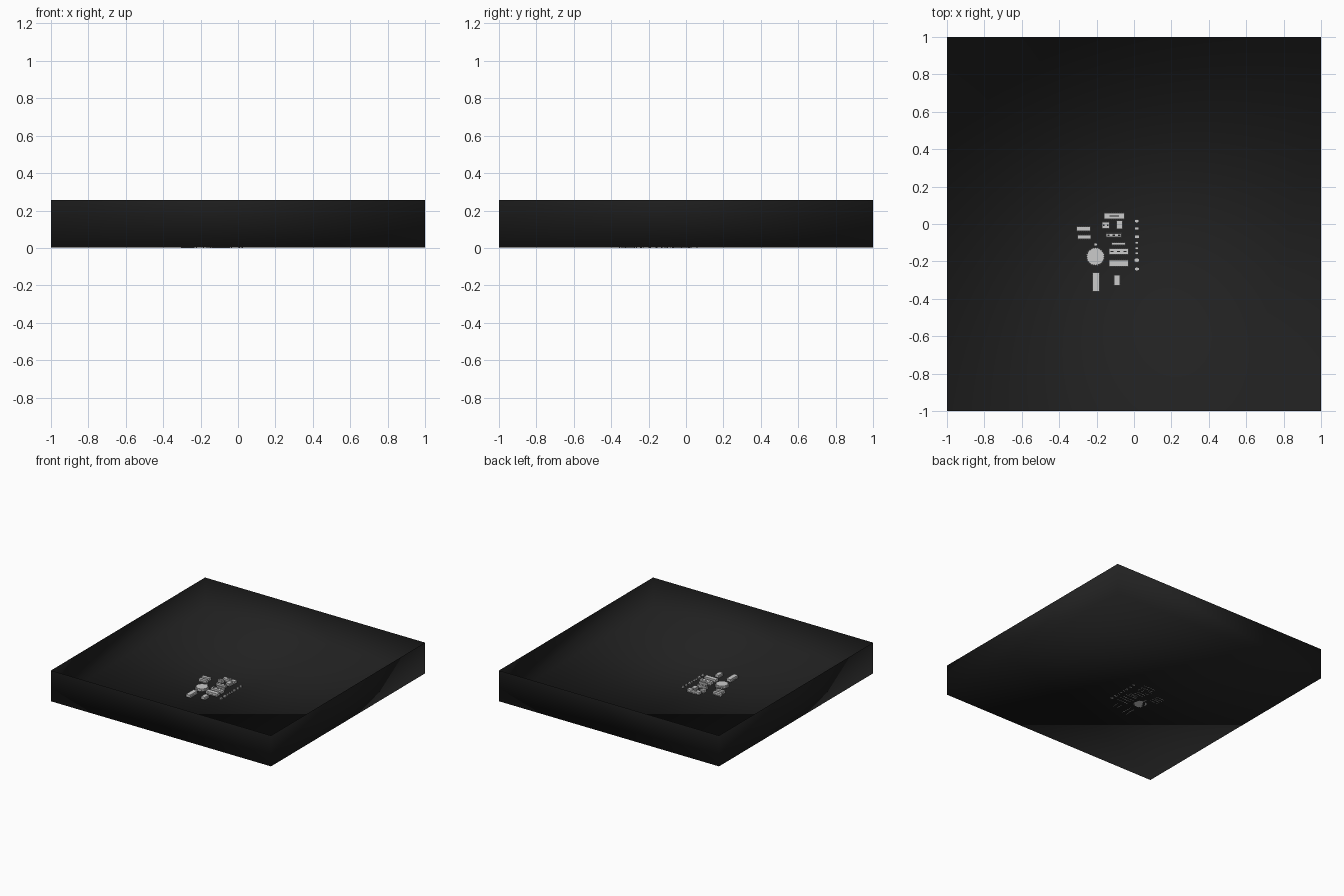
import bpy, bmesh, math
from mathutils import Matrix, Vector

cube = bpy.data.objects.get("Cube")
if cube:
    bpy.data.objects.remove(cube, do_unlink=True)


def material(name, colour):
    m = bpy.data.materials.new(name)
    m.use_nodes = True
    m.diffuse_color = (*colour, 1)
    m.node_tree.nodes["Principled BSDF"].inputs["Base Color"].default_value = (*colour, 1)
    return m


BLACK = material("tray black", (0.015, 0.015, 0.015))
GREY = material("part grey", (0.6, 0.6, 0.6))
FLOOR = 0.002


def finish(name, bm, mat):
    mesh = bpy.data.meshes.new(name)
    bm.to_mesh(mesh)
    bm.free()
    mesh.materials.append(mat)
    ob = bpy.data.objects.new(name, mesh)
    bpy.context.collection.objects.link(ob)
    return ob


def box(bm, x, y, z, w, d, h):
    """Box centred on x, y with its underside at z."""
    bmesh.ops.create_cube(bm, size=1, matrix=Matrix.Translation((x, y, z + h / 2))
                          @ Matrix.Diagonal((w, d, h, 1)))


def cylinder(bm, x, y, z, r, h, sides):
    bmesh.ops.create_cone(bm, cap_ends=True, segments=sides, radius1=r, radius2=r,
                          depth=h, matrix=Matrix.Translation((x, y, z + h / 2)))


def chip(name, x, y, w, d, h=0.02, legs=8, slots=0):
    """Flat package with a row of legs down both long sides."""
    bm = bmesh.new()
    along_x = w >= d
    length, depth = max(w, d), min(w, d)
    box(bm, x, y, FLOOR + 0.003, w - 0.006 * (not along_x), d - 0.006 * along_x, h)
    pitch = length / legs
    for i in range(legs):
        t = (i + 0.5) * pitch - length / 2
        for side in (-1, 1):
            s = side * (depth / 2 - 0.002)
            px, py = (t, s) if along_x else (s, t)
            box(bm, x + px, y + py, 0, pitch / 2 if along_x else 0.004,
                0.004 if along_x else pitch / 2, h * 0.6)
    finish(name, bm, GREY)
    # dark marks on the lid
    if slots:
        bm = bmesh.new()
        for i in range(slots):
            t = (i + 0.5) * length / slots - length / 2
            box(bm, x + t, y, FLOOR + h + 0.003, length / slots * 0.45, 0.006, 0.001)
        finish(name + "_slots", bm, BLACK)


# Open tray: one sheet without a lid, shaded smooth across its corners
bm = bmesh.new()
box(bm, 0, 0, FLOOR, 2, 2, 0.255 - FLOOR)
lid = [f for f in bm.faces if f.normal.z > 0.5]
bmesh.ops.delete(bm, geom=lid, context='FACES')
for f in bm.faces:
    f.smooth = True
finish("tray", bm, BLACK)

# Packages lying on the tray floor
chip("back_chip", -0.105, 0.043, 0.11, 0.036, legs=10, slots=1)
chip("left_upper_chip", -0.27, -0.025, 0.075, 0.03, legs=7)
chip("left_lower_chip", -0.265, -0.07, 0.072, 0.028, legs=7)
chip("square_chip_left", -0.151, -0.007, 0.04, 0.04, legs=4, slots=2)
chip("square_chip_right", -0.077, -0.005, 0.038, 0.046, legs=4)
chip("middle_chip", -0.108, -0.06, 0.085, 0.027, legs=8, slots=3)
chip("thin_chip", -0.083, -0.105, 0.073, 0.018, legs=7)
chip("wide_chip_back", -0.082, -0.147, 0.105, 0.04, legs=10, slots=3)
chip("wide_chip_front", -0.082, -0.21, 0.105, 0.04, legs=10)
chip("long_chip", -0.203, -0.31, 0.042, 0.1, legs=9)
chip("front_chip", -0.09, -0.3, 0.038, 0.056, legs=5)

# Round package with a ring of short teeth, and its small stud
bm = bmesh.new()
cylinder(bm, -0.206, -0.174, FLOOR, 0.046, 0.02, 32)
for i in range(24):
    a = math.tau * i / 24
    turn = Matrix.Rotation(a, 4, 'Z')
    p = Vector((-0.206, -0.174, 0.008)) + turn @ Vector((0.047, 0, 0))
    bmesh.ops.create_cube(bm, size=1, matrix=Matrix.Translation(p) @ turn
                          @ Matrix.Diagonal((0.008, 0.006, 0.012, 1)))
finish("round_package", bm, GREY)
bm = bmesh.new()
cylinder(bm, -0.205, -0.11, FLOOR, 0.009, 0.015, 12)
finish("stud", bm, GREY)

# Column of tiny parts
for i, (y, size) in enumerate([(0.015, 0.018), (-0.024, 0.018), (-0.068, 0.02),
                               (-0.1, 0.012), (-0.13, 0.014), (-0.157, 0.012),
                               (-0.193, 0.024), (-0.24, 0.02)]):
    bm = bmesh.new()
    box(bm, 0.015, y, FLOOR, size * 0.7, size, 0.012)
    for side in (-1, 1):
        box(bm, 0.015 + side * size * 0.42, y, 0, size * 0.2, size * 0.6, 0.009)
    finish("tiny_part_%d" % (i + 1), bm, GREY)
